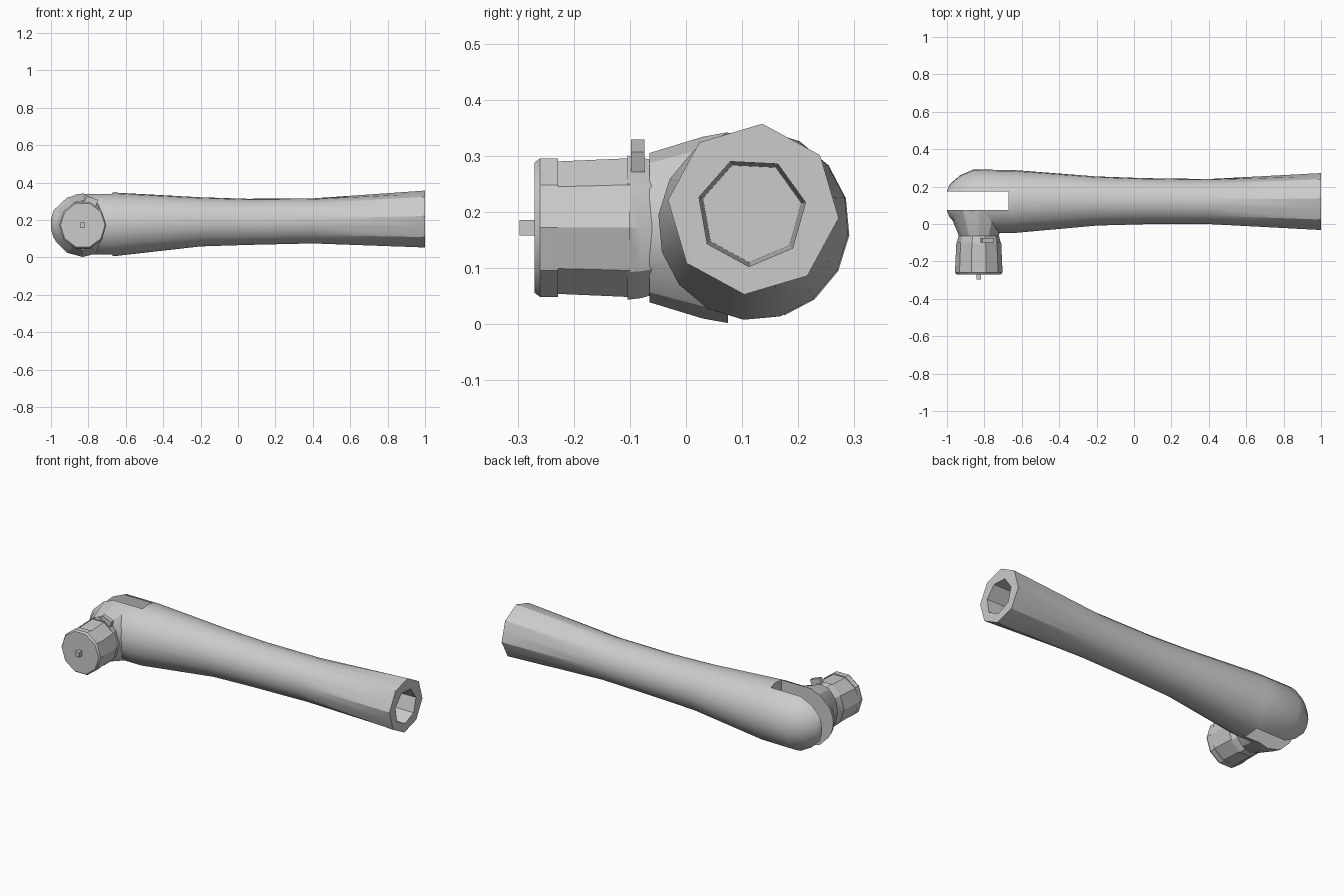
import bpy, bmesh
from math import sin, cos, radians, pi
from mathutils import Vector

cube = bpy.data.objects.get("Cube")
if cube:
    bpy.data.objects.remove(cube, do_unlink=True)

grey = bpy.data.materials.new("plain grey")
grey.use_nodes = True
GREY = (0.6, 0.6, 0.6, 1)
grey.diffuse_color = GREY
grey.node_tree.nodes["Principled BSDF"].inputs["Base Color"].default_value = GREY


def ring(axis, pos, a, b, r1, r2, sides, phase=0, flat=1):
    """Ring of points round an axis; flat < 1 pulls in every second point."""
    pts = []
    for i in range(sides):
        t = radians(phase) + 2 * pi * i / sides
        k = flat if i % 2 else 1
        u, v = a + r1 * k * cos(t), b + r2 * k * sin(t)
        pts.append(Vector((pos, u, v) if axis == "X" else (u, pos, v)))
    return pts


def finish(obj, angle=30):
    bpy.ops.object.select_all(action="DESELECT")
    obj.select_set(True)
    bpy.context.view_layer.objects.active = obj
    bpy.ops.object.shade_smooth_by_angle(angle=radians(angle))


def loft(name, rings):
    """Skin a list of rings and cap both ends."""
    bm = bmesh.new()
    loops = [[bm.verts.new(p) for p in pts] for pts in rings]
    for low, high in zip(loops, loops[1:]):
        for i in range(len(low)):
            j = (i + 1) % len(low)
            bm.faces.new((low[i], low[j], high[j], high[i]))
    bm.faces.new(loops[0])
    bm.faces.new(loops[-1])
    bmesh.ops.recalc_face_normals(bm, faces=bm.faces)
    mesh = bpy.data.meshes.new(name)
    bm.to_mesh(mesh)
    bm.free()
    mesh.materials.append(grey)
    obj = bpy.data.objects.new(name, mesh)
    bpy.context.collection.objects.link(obj)
    return obj


def box(name, centre, size, tilt=0):
    bpy.ops.mesh.primitive_cube_add(size=1, location=centre, rotation=(0, tilt, 0))
    obj = bpy.context.object
    obj.name, obj.scale = name, size
    obj.data.materials.append(grey)
    return obj


def cut(obj, cutter):
    mod = obj.modifiers.new("cut", "BOOLEAN")
    mod.operation, mod.solver, mod.object = "DIFFERENCE", "EXACT", cutter
    bpy.context.view_layer.objects.active = obj
    bpy.ops.object.modifier_apply(modifier="cut")
    bpy.data.objects.remove(cutter, do_unlink=True)


# Handle: round head narrowing to a waist, ending in an octagon (x, y, z, radius)
sections = [(-1, .123, .178, .055), (-.985, .123, .178, .09), (-.93, .123, .178, .138),
            (-.86, .122, .176, .17), (-.65, .12, .177, .17), (-.2, .123, .19, .132),
            (.05, .122, .19, .124), (.4, .12, .195, .121)]
rings = [ring("X", x, y, z, r, r, 16, -6) for x, y, z, r in sections]
rings.append(ring("X", 1, .12, .205, .153, .153, 16, -6, cos(pi / 8)))
handle = loft("handle", rings)

# Socket in the open end and slot through the head
cut(handle, loft("socket_cutter", [ring("X", x, .117, .2, r, r, 7, 10)
                                   for x, r in ((.7, .09), (1.02, .098))]))
cut(handle, box("slot_cutter", (-.87, .125, .18), (.4, .1, .6)))
finish(handle)

# Nozzle parts along the y axis: (y, x radius, z radius)
CX, CZ = -.83, .172


def nozzle_part(name, steps, sides=10, phase=0):
    obj = loft(name, [ring("Y", y, CX, CZ, rx, rz, sides, phase) for y, rx, rz in steps])
    finish(obj)


nozzle_part("neck", [(.075, .168, .17), (.03, .145, .162), (-.065, .105, .133)], 12)
nozzle_part("collar", [(-.06, .107, .126), (-.08, .112, .132), (-.104, .118, .135)], 10)
nozzle_part("barrel", [(-.1, .12, .13), (-.23, .126, .124)])
nozzle_part("front_cap", [(-.228, .126, .13), (-.26, .126, .13), (-.27, .119, .122)])

# Centre pin and side tab
finish(box("pin", (CX, -.28, CZ), (.025, .034, .028)))
finish(box("tab", (-.785, -.086, .3), (.065, .024, .038), radians(20)))
